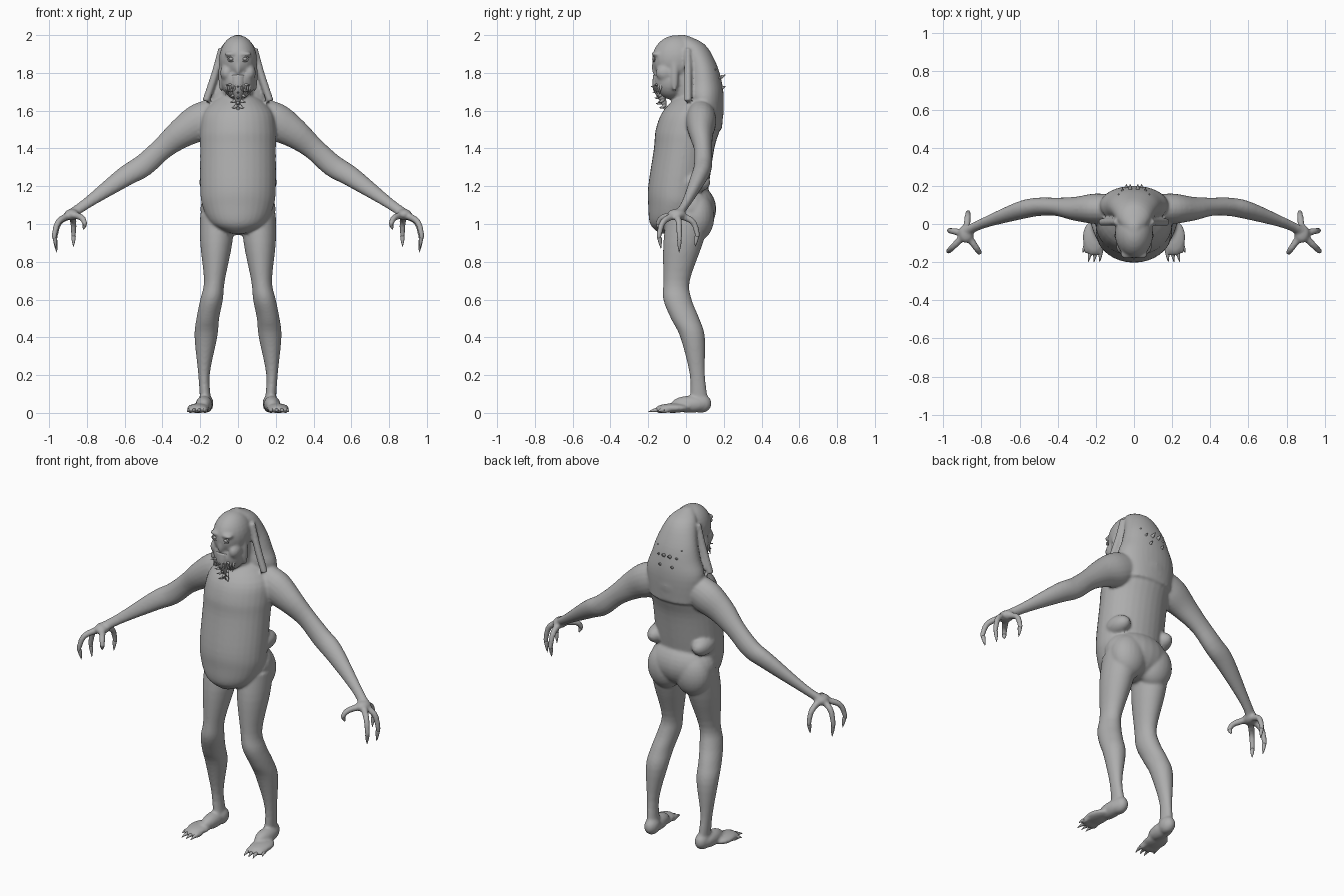
import bpy
import bmesh
import math
from mathutils import Vector, Matrix

if "Cube" in bpy.data.objects:
    bpy.data.objects.remove(bpy.data.objects["Cube"])

skin = bpy.data.materials.new("grey_skin")
skin.use_nodes = True
skin.diffuse_color = (.42, .42, .42, 1)
skin.node_tree.nodes["Principled BSDF"].inputs["Base Color"].default_value = skin.diffuse_color


def smooth_rows(rows, steps=4):
    """Pass a smooth curve through rows of equal length."""
    rows = [Vector(row) for row in rows]
    last = len(rows) - 1
    result = []
    for i in range(last):
        start, end = rows[i], rows[i + 1]
        leave = (end - rows[max(i - 1, 0)]) / 2
        arrive = (rows[min(i + 2, last)] - start) / 2
        for step in range(steps):
            t = step / steps
            ease = t * t * (3 - 2 * t)
            result.append(start.lerp(end, ease)
                          + leave * t * (1 - t) ** 2
                          - arrive * t * t * (1 - t))
    return result + [rows[last]]


def loft(bm, frames, sides=20):
    """Skin a row of ellipses, each given as centre, first radius and second radius."""
    rings = []
    for centre, across, along in frames:
        angles = [math.tau * k / sides for k in range(sides)]
        rings.append([bm.verts.new(centre + across * math.cos(a) + along * math.sin(a))
                      for a in angles])
    for lower, upper in zip(rings, rings[1:]):
        for k in range(sides):
            following = (k + 1) % sides
            bm.faces.new((lower[k], lower[following], upper[following], upper[k]))
    bm.faces.new(rings[0])
    bm.faces.new(rings[-1])


def slices(bm, rows):
    """Loft level slices: height, right edge, left edge, front, back."""
    frames = []
    for z, right, left, front, back in smooth_rows(rows):
        centre = Vector((right + left, front + back, z * 2)) / 2
        frames.append((centre, Vector(((left - right) / 2, 0, 0)), Vector((0, (back - front) / 2, 0))))
    loft(bm, frames, sides=32)


def centred_slices(bm, rows):
    slices(bm, [(z, -half, half, front, back) for z, half, front, back in rows])


def tube(bm, path, depth=1):
    """Loft along a path of x, y, z, radius; depth scales it sideways."""
    rows = smooth_rows(path)
    frames = []
    for i, row in enumerate(rows):
        before, after = rows[max(i - 1, 0)], rows[min(i + 1, len(rows) - 1)]
        heading = (after - before).to_3d().normalized()
        across = Vector((1, 0, 0))
        across = (across - heading * across.dot(heading)).normalized()
        frames.append((row.to_3d(), across * row.w, heading.cross(across) * row.w * depth))
    loft(bm, frames)


def spike(bm, start, tip, radius, sag=0):
    """A tapering claw or spine whose middle rises or sags."""
    start, tip = Vector(start), Vector(tip)
    middle = start.lerp(tip, .5) - Vector((0, 0, sag))
    tube(bm, [(*start, radius), (*middle, radius * .7), (*tip, radius * .1)])


def ball(bm, centre, size):
    matrix = Matrix.Translation(centre) @ Matrix.Diagonal((*size, 1))
    bmesh.ops.create_uvsphere(bm, u_segments=24, v_segments=16, radius=1, matrix=matrix)


def mirror(bm):
    """Copy everything built so far to the other side."""
    copied = bmesh.ops.duplicate(bm, geom=bm.verts[:] + bm.edges[:] + bm.faces[:])
    for item in copied["geom"]:
        if isinstance(item, bmesh.types.BMVert):
            item.co.x = -item.co.x


def finish(name, bm):
    bmesh.ops.recalc_face_normals(bm, faces=bm.faces[:])
    for face in bm.faces:
        face.smooth = True
    mesh = bpy.data.meshes.new(name)
    bm.to_mesh(mesh)
    bm.free()
    mesh.materials.append(skin)
    part = bpy.data.objects.new(name, mesh)
    bpy.context.collection.objects.link(part)
    return part


body = bmesh.new()
claws = bmesh.new()

# Leg with knee and calf
slices(body, [(.05, .14, .2, .02, .12), (.2, .15, .21, .02, .1), (.4, .11, .23, -.03, .1),
              (.5, .1, .22, -.08, .07), (.6, .08, .2, -.12, .03), (.7, .07, .18, -.12, .02),
              (.9, .03, .2, -.12, .09), (1.05, .02, .2, -.1, .13)])
# Heel, instep and ball of the foot
ball(body, centre=(.17, .08, .05), size=(.04, .055, .05))
ball(body, centre=(.18, .02, .045), size=(.045, .1, .045))
ball(body, centre=(.21, -.07, .025), size=(.06, .09, .025))
# Toes
for k in range(4):
    knuckle = Vector((.17 + .025 * k, -.1, .02))
    tip = Vector((.18 + .03 * k, -.15 if k == 3 else -.2, .005))
    ball(body, centre=knuckle.lerp(tip, .3), size=(.014, .04, .017))
    spike(claws, knuckle.lerp(tip, .4), tip, radius=.012, sag=-.004)
# Buttock and roll of fat at the waist
ball(body, centre=(.09, .06, 1.04), size=(.11, .09, .13))
ball(body, centre=(.15, .04, 1.22), size=(.055, .09, .055))
# Shoulder, arm and wrist
tube(body, [(.1, .08, 1.58, .09), (.2, .08, 1.54, .1), (.3, .08, 1.48, .08), (.4, .09, 1.4, .06),
            (.5, .09, 1.31, .06), (.6, .07, 1.25, .055), (.8, 0, 1.11, .03),
            (.9, -.05, 1.04, .03)], depth=.8)
# Palm and curled fingers fanned around it
palm = Vector((.88, -.05, 1.05))
ball(body, palm, size=(.04, .05, .03))
for angle, reach, drop in ((95, .11, .17), (10, .09, .2), (-45, .13, .18), (-125, .12, .08)):
    turn = math.radians(angle)
    outward = Vector((math.cos(turn), math.sin(turn), 0)) * reach
    down = Vector((0, 0, -drop))
    knuckle = palm + outward * .75 + down * .2
    joint = palm + outward + down * .6
    tip = palm + outward * .9 + down
    tube(body, [(*palm, .02), (*knuckle, .017), (*joint, .014), (*joint.lerp(tip, .4), .01)])
    spike(claws, joint.lerp(tip, .2), tip, radius=.012)
# Cheek, brow and ear ridge
ball(body, centre=(.06, -.11, 1.8), size=(.034, .05, .045))
ball(body, centre=(.036, -.155, 1.9), size=(.036, .028, .014))
ball(body, centre=(.09, -.06, 1.79), size=(.014, .02, .09))
# Strand along the front edge of the hood
tube(body, [(.09, .01, 1.93, .015), (.12, .01, 1.8, .02), (.17, .01, 1.65, .02)])
mirror(body)
mirror(claws)

# Chest and sagging belly
centred_slices(body, [(.95, .04, -.14, -.06), (1, .14, -.19, .04), (1.1, .19, -.2, .1),
                      (1.2, .2, -.2, .12), (1.4, .2, -.17, .15), (1.5, .2, -.16, .18),
                      (1.6, .18, -.12, .2), (1.7, .08, -.02, .18)])
# Hips
ball(body, centre=(0, .02, 1.08), size=(.2, .14, .14))
# Hanging hood
centred_slices(body, [(1.5, .14, .08, .19), (1.65, .18, 0, .2), (1.75, .15, 0, .19),
                      (1.85, .12, 0, .16), (1.95, .08, -.04, .1), (2, .02, -.04, 0)])
# Neck, skull, jaw and nose
tube(body, [(0, .03, 1.6, .08), (0, 0, 1.8, .08)])
ball(body, centre=(0, -.05, 1.87), size=(.1, .13, .13))
ball(body, centre=(0, -.08, 1.76), size=(.09, .09, .1))
ball(body, centre=(0, -.16, 1.83), size=(.018, .022, .045))

whole_body = finish("body", body)
blend = whole_body.modifiers.new("blend", "REMESH")
blend.mode = "VOXEL"
blend.voxel_size = .008
blend.use_smooth_shade = True
soften = whole_body.modifiers.new("soften", "SMOOTH")
soften.factor = .5
soften.iterations = 5
finish("claws", claws)

# Eyes inside raised lids
eyes = bmesh.new()
ball(eyes, centre=(.036, -.165, 1.874), size=(.014, .014, .01))
mirror(eyes)
finish("eyes", eyes)
for side, word in ((1, "left"), (-1, "right")):
    bpy.ops.mesh.primitive_torus_add(location=(side * .036, -.17, 1.874), rotation=(math.pi / 2, 0, 0),
                                     major_radius=.018, minor_radius=.005,
                                     major_segments=24, minor_segments=8)
    lid = bpy.context.object
    lid.name = word + "_eyelid"
    lid.scale.y = .7
    lid.data.materials.append(skin)
    bpy.ops.object.shade_smooth()

# Beard: drooping tendrils at the mouth and side spines down a central strand
beard = bmesh.new()
for k in range(5):
    mouth = Vector((.012 * (k + 1), -.155 + .008 * k, 1.775 - .006 * k))
    spike(beard, mouth, mouth + Vector((.005, -.02, -.07)), radius=.01, sag=-.01)
    strand = Vector((.02 - .004 * k, -.14 + .007 * k, 1.75 - .03 * k))
    spike(beard, strand, strand + Vector((.045 - .004 * k, -.03, -.015)), radius=.01, sag=.005)
mirror(beard)
tube(beard, [(0, -.13, 1.78, .045), (0, -.14, 1.72, .035), (0, -.12, 1.65, .016),
             (0, -.1, 1.57, .001)])
for k in range(4):
    strand = Vector((0, -.15 + .009 * k, 1.74 - .03 * k))
    spike(beard, strand, strand + Vector((0, -.036, -.012)), radius=.01, sag=.006)
finish("tendril_beard", beard)

# Small spines on the back of the hood
spines = bmesh.new()
for x, y, z in ((.02, .17, 1.77), (.06, .15, 1.76), (.04, .17, 1.71), (.08, .12, 1.8)):
    spike(spines, (x, y, z), (x, y + .04, z + .02), radius=.012)
mirror(spines)
finish("back_spines", spines)
